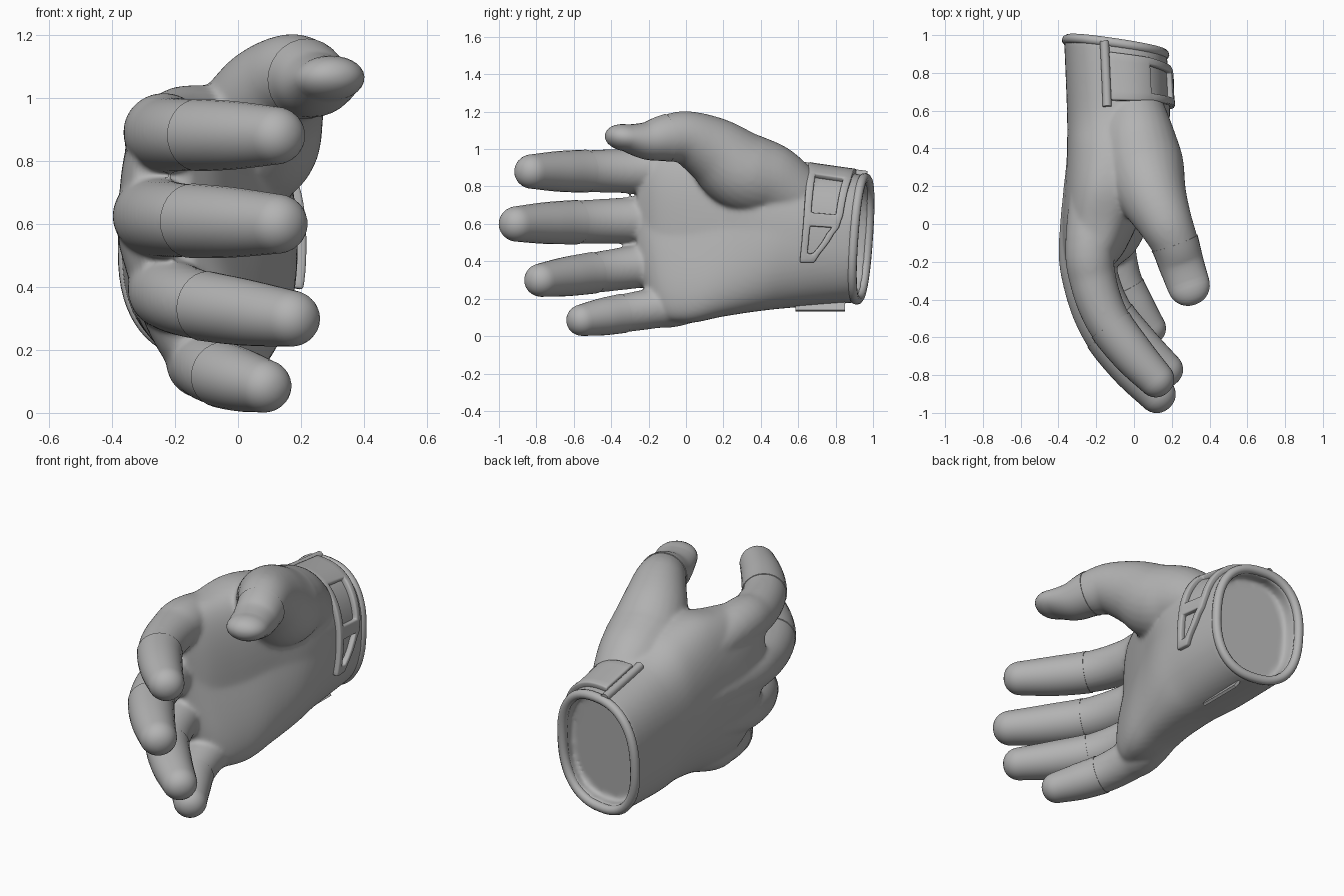
import bpy, bmesh, math
from mathutils import Vector

if "Cube" in bpy.data.objects:
    bpy.data.objects.remove(bpy.data.objects["Cube"])

grey = bpy.data.materials.new("glove_grey")
grey.diffuse_color = (0.45, 0.45, 0.45, 1)
grey.use_nodes = True
grey.node_tree.nodes["Principled BSDF"].inputs["Base Color"].default_value = grey.diffuse_color


def make(name, verts, faces):
    bm = bmesh.new()
    vs = [bm.verts.new(v) for v in verts]
    for f in faces:
        bm.faces.new([vs[i] for i in f])
    bmesh.ops.remove_doubles(bm, verts=bm.verts, dist=0.0003)
    bmesh.ops.recalc_face_normals(bm, faces=bm.faces)
    me = bpy.data.meshes.new(name)
    bm.to_mesh(me)
    bm.free()
    me.materials.append(grey)
    ob = bpy.data.objects.new(name, me)
    bpy.context.collection.objects.link(ob)
    bpy.context.view_layer.objects.active = ob
    ob.select_set(True)
    bpy.ops.object.shade_smooth_by_angle(angle=math.radians(45))
    ob.select_set(False)
    return ob


def spline(pts, n):
    """Catmull-Rom through tuples of any length."""
    out = []
    for i in range(len(pts) - 1):
        a, b, c, d = (pts[max(0, min(len(pts) - 1, i + k))] for k in (-1, 0, 1, 2))
        for s in range(n):
            t = s / n
            out.append(tuple(0.5 * (2 * q + (r - p) * t + (2 * p - 5 * q + 4 * r - w) * t * t
                                    + (3 * q - p - 3 * r + w) * t ** 3)
                             for p, q, r, w in zip(a, b, c, d)))
    return out + [tuple(pts[-1])]


def loft(rings):
    n = len(rings[0])
    verts = [v for r in rings for v in r]
    faces = [(i * n + j, i * n + (j + 1) % n, (i + 1) * n + (j + 1) % n, (i + 1) * n + j)
             for i in range(len(rings) - 1) for j in range(n)]
    faces += [tuple(range(n)), tuple(range((len(rings) - 1) * n, len(rings) * n))]
    return verts, faces


# hand section by y: y, x0, x1, z0, z1, sideways lean of the lower half
SECT = spline([(-0.26, -0.33, -0.15, 0.38, 0.95, 0.1), (-0.16, -0.37, -0.06, 0.12, 0.99, 0.25),
               (0.0, -0.38, 0.02, 0.07, 1.01, 0.27), (0.2, -0.365, 0.10, 0.105, 1.04, 0.2),
               (0.4, -0.355, 0.17, 0.135, 1.0, 0.1), (0.6, -0.355, 0.19, 0.155, 0.915, 0.0),
               (0.935, -0.37, 0.175, 0.18, 0.86, 0.0)], 6)


def section(y):
    for a, b in zip(SECT, SECT[1:]):
        if y <= b[0]:
            t = (y - a[0]) / (b[0] - a[0])
            return [p + (q - p) * t for p, q in zip(a, b)]
    return list(SECT[-1])


def on_hand(y, ang, off=0.0, scale=1.0):
    """Point on the hand surface; the cuff end is slanted, the palm section boxier."""
    _, x0, x1, z0, z1, lean = section(y)
    c, s = math.cos(ang), math.sin(ang)
    p = 0.833 - 0.1 * max(0, min(1, (0.5 - y) / 0.4))
    cz = (z0 + z1) / 2
    x = (x0 + x1) / 2 + ((x1 - x0) / 2 * scale + off) * math.copysign(abs(c) ** p, c)
    z = cz + ((z1 - z0) / 2 * scale + off) * math.copysign(abs(s) ** p, s)
    x += lean * max(0, cz - z)
    w = max(0, min(1, (y - 0.6) / 0.335))
    return Vector((x, y + w * (-0.15 * (x + 0.1) + 0.07 * (z - 0.52)), z))


def tube(path, grow=0.0, n=28):
    """path rows: x, y, z, side radius, height radius; round far end."""
    pts = [Vector(p[:3]) for p in path]
    rings = []

    def ring(c, t, ra, rb):
        side = t.cross(Vector((0, 0, 1))).normalized()
        up = side.cross(t).normalized()
        rings.append([c + side * ra * math.cos(2 * math.pi * k / n)
                      + up * rb * math.sin(2 * math.pi * k / n) for k in range(n)])
    for i, p in enumerate(path):
        t = (pts[min(i + 1, len(pts) - 1)] - pts[max(i - 1, 0)]).normalized()
        ring(pts[i], t, p[3] + grow, p[4] + grow)
    ra, rb = path[-1][3] + grow, path[-1][4] + grow
    for k in range(1, 8):
        a = k * math.pi / 2 / 7.3
        f = math.cos(a) ** 0.9
        ring(pts[-1] + t * ra * math.sin(a), t, ra * f, rb * f)
    return loft(rings)


def finger(knuckle, tip, r):
    """All four fingers share one bend: (part of length, part of sideways reach, thickness)."""
    k, d = Vector(knuckle), Vector(tip) - Vector(knuckle)
    path = [(k.x + 0.03, 0.48, 0.22 + 0.63 * k.z, r * 0.8, r * 0.8)]  # buried in the palm
    for t, bend, th in ((0, 0, 1), (0.29, 0.05, 0.97), (0.57, 0.26, 0.92), (0.81, 0.63, 0.86), (1, 1, 0.73)):
        path.append((k.x + d.x * bend, k.y + d.y * t, k.z + d.z * t, r * th, r * th * 0.96))
    return spline(path, 6)


digits = {
    "index": finger((-0.235, -0.08, 0.885), (0.115, -0.82, 0.88), 0.128),
    "middle": finger((-0.265, -0.08, 0.625), (0.12, -0.90, 0.60), 0.132),
    "ring": finger((-0.225, -0.06, 0.40), (0.165, -0.77, 0.30), 0.124),
    "pinky": finger((-0.11, 0.0, 0.178), (0.08, -0.55, 0.086), 0.117),
}
# thumb: round at its mound, flattened toward the tip
thumb = [(0.0, 0.60, 0.74, .165), (0.02, 0.45, 0.83, .20), (0.05, 0.3, 0.88, .215), (0.10, 0.15, 0.99, .182),
         (0.165, 0.01, 1.058, .146), (0.215, -0.1, 1.06, .126), (0.25, -0.21, 1.045, .117),
         (0.288, -0.32, 1.06, .11)]
digits["thumb"] = spline([p + (p[3] * (1 - 2.9 * max(0, -0.09 - p[1]) ** 1.4),) for p in thumb], 6)

# hand with hollow cuff, merged with all digits
N = 64
angs = [2 * math.pi * k / N for k in range(N)]
rings = [[on_hand(s[0], a) for a in angs] for s in SECT]
rings += [[on_hand(y, a, 0, 0.87) for a in angs] for y in (0.935, 0.86)]
verts, faces = loft(rings)
for path in digits.values():
    v, f = tube(path)
    faces += [tuple(i + len(verts) for i in q) for q in f]
    verts += v
body = make("glove_body", verts, faces)
m = body.modifiers.new("merge", 'REMESH')
m.mode, m.voxel_size, m.use_smooth_shade = 'VOXEL', 0.012, True
m = body.modifiers.new("soften", 'SMOOTH')
m.factor, m.iterations = 0.5, 10

# fingertip covers with a slight overlap edge
for name, path in digits.items():
    make(name + "_tip_cover", *tube(path[30 if name == "thumb" else 19:], 0.003))

# wrist strap: rows of angle (degrees), left y, right y, open window below this row
rows = [(95, .65, .885, 0), (57, .65, .885, 1), (16, .635, .865, 0), (6, .63, .845, 1),
        (-10, .615, .735, 0), (-17, .61, .70, 0)]
verts, faces = [], []
for (a0, l0, r0, hole), (a1, l1, r1, _) in zip(rows, rows[1:]):
    steps = max(2, int((a0 - a1) / 4))
    for s in range(steps + 1):
        t = s / steps
        a, l, r = a0 + (a1 - a0) * t, l0 + (l1 - l0) * t, r0 + (r1 - r0) * t
        base = len(verts)
        verts += [on_hand(y, math.radians(a), 0.01) for y in (l, l + 0.042, r - 0.042, r)]
        if s:
            faces += [(base + c - 4, base + c - 3, base + c + 1, base + c)
                      for c in range(3) if not (hole and c == 1)]
strap = make("wrist_strap", verts, faces)
m = strap.modifiers.new("thickness", 'SOLIDIFY')
m.thickness, m.offset = 0.035, 0
m = strap.modifiers.new("soft_edge", 'BEVEL')
m.width, m.segments = 0.008, 2


# rolled piping around the opening and along the cuff slit
def piping(name, pts, radius, closed):
    cu = bpy.data.curves.new(name, 'CURVE')
    cu.dimensions, cu.bevel_depth, cu.bevel_resolution = '3D', radius, 3
    cu.use_fill_caps = True
    sp = cu.splines.new('POLY')
    sp.points.add(len(pts) - 1)
    for q, p in zip(sp.points, pts):
        q.co = (*p, 1)
    sp.use_cyclic_u = closed
    sp.use_smooth = True
    cu.materials.append(grey)
    bpy.context.collection.objects.link(bpy.data.objects.new(name, cu))


piping("cuff_piping", [on_hand(0.935, a, -0.014) for a in angs], 0.026, True)
piping("slit_piping", [on_hand(0.62 + 0.0315 * k, math.radians(99), 0.004) for k in range(11)], 0.024, False)

# thin pull tab under the wrist
bpy.ops.mesh.primitive_cube_add(size=1, location=(-0.03, 0.718, 0.17), rotation=(0, math.radians(-35), 0))
tab = bpy.context.object
tab.name = "pull_tab"
tab.scale = (0.016, 0.265, 0.085)
tab.data.materials.append(grey)
